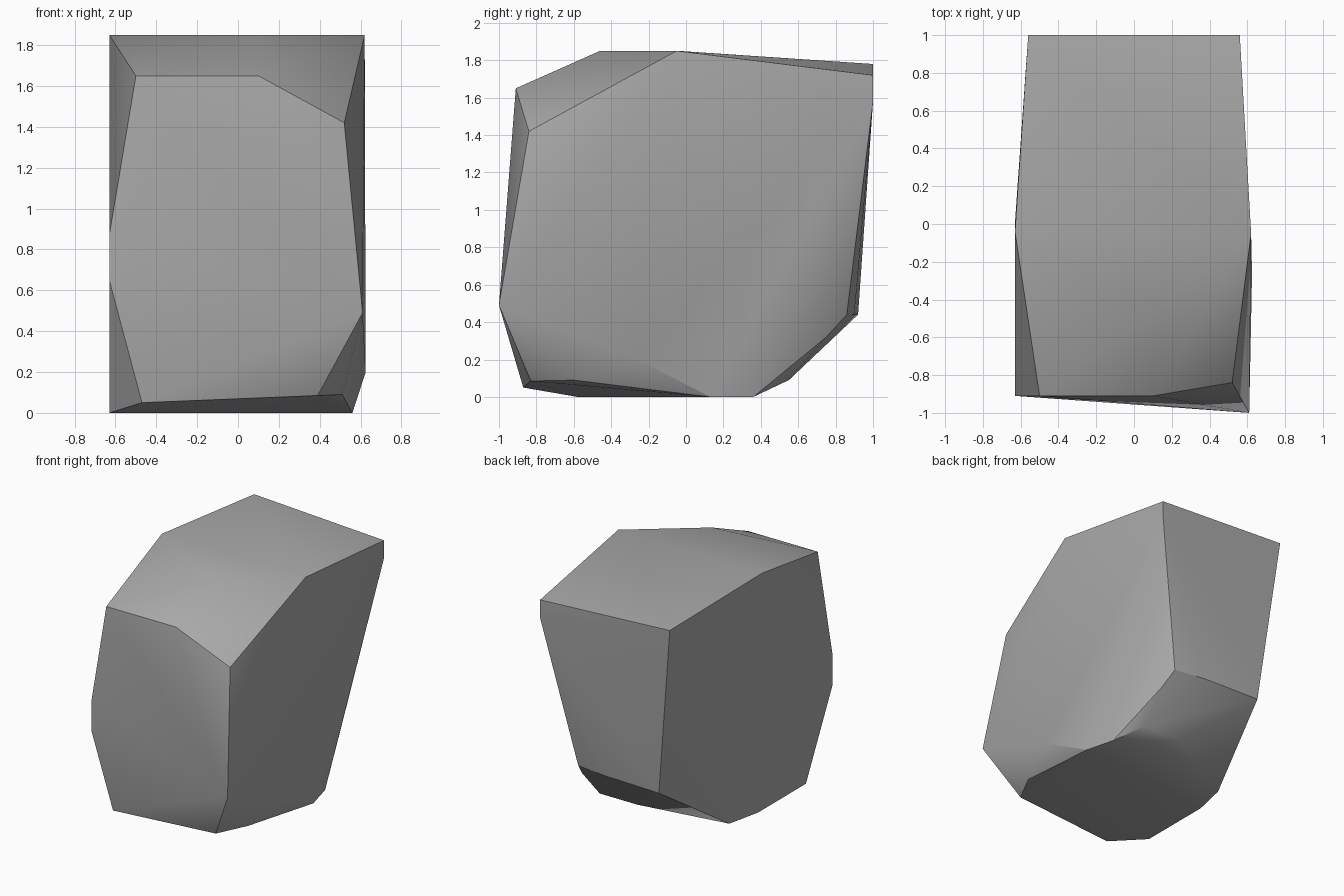
import bpy
import bmesh
import math

default_cube = bpy.data.objects.get("Cube")
if default_cube:
    bpy.data.objects.remove(default_cube, do_unlink=True)

# Single stone colour
stone = bpy.data.materials.new("stone_grey")
stone.use_nodes = True
stone_colour = (0.4, 0.4, 0.4, 1)
stone.diffuse_color = stone_colour
stone.node_tree.nodes["Principled BSDF"].inputs["Base Color"].default_value = stone_colour

# Corners of the chiselled block, grouped by the side they shape
corners = {
    "top_ridge": [(-.63, -.04, 1.85), (.62, -.05, 1.85), (.1, -.46, 1.85)],
    "top_back": [(-.56, 1, 1.78), (.56, 1, 1.72), (.56, 1, 1.58)],
    "front_brow": [(-.5, -.91, 1.65), (.1, -.91, 1.65), (.52, -.84, 1.42)],
    "front_middle": [(-.63, -.91, .87), (-.63, -.91, .65), (.61, -1, .49)],
    "front_foot": [(-.47, -.87, .05), (.39, -.83, .085), (.51, -.6, .09)],
    "side_foot": [(.625, -.26, .2), (.56, .13, 0), (.5, .36, 0)],
    "base": [(-.63, -.58, 0), (-.63, .01, 0), (-.57, .28, 0)],
    "back_foot": [(.03, .55, .09), (.36, .55, .09), (.37, .75, .32)],
    "back_chamfer": [(.33, .86, .44), (.08, .9, .44), (-.41, .92, .44)],
}


def build_rock(name, groups, material):
    """Wrap a tight skin around the corners and return the object."""
    bm = bmesh.new()
    for points in groups.values():
        for point in points:
            bm.verts.new(point)
    hull = bmesh.ops.convex_hull(bm, input=bm.verts)
    leftovers = {v for v in hull["geom_interior"] + hull["geom_unused"]
                 if isinstance(v, bmesh.types.BMVert)}
    bmesh.ops.delete(bm, geom=list(leftovers), context="VERTS")
    # Merge the triangles that lie in one plane
    bmesh.ops.dissolve_limit(bm, angle_limit=math.radians(1),
                             verts=bm.verts, edges=bm.edges)
    bmesh.ops.recalc_face_normals(bm, faces=bm.faces)
    mesh = bpy.data.meshes.new(name)
    bm.to_mesh(mesh)
    bm.free()
    mesh.materials.append(material)
    rock = bpy.data.objects.new(name, mesh)
    bpy.context.collection.objects.link(rock)
    return rock


# Boulder with soft facets and sharp main edges
boulder = build_rock("boulder", corners, stone)
bpy.ops.object.select_all(action="DESELECT")
boulder.select_set(True)
bpy.context.view_layer.objects.active = boulder
bpy.ops.object.shade_smooth_by_angle(angle=math.radians(30))
